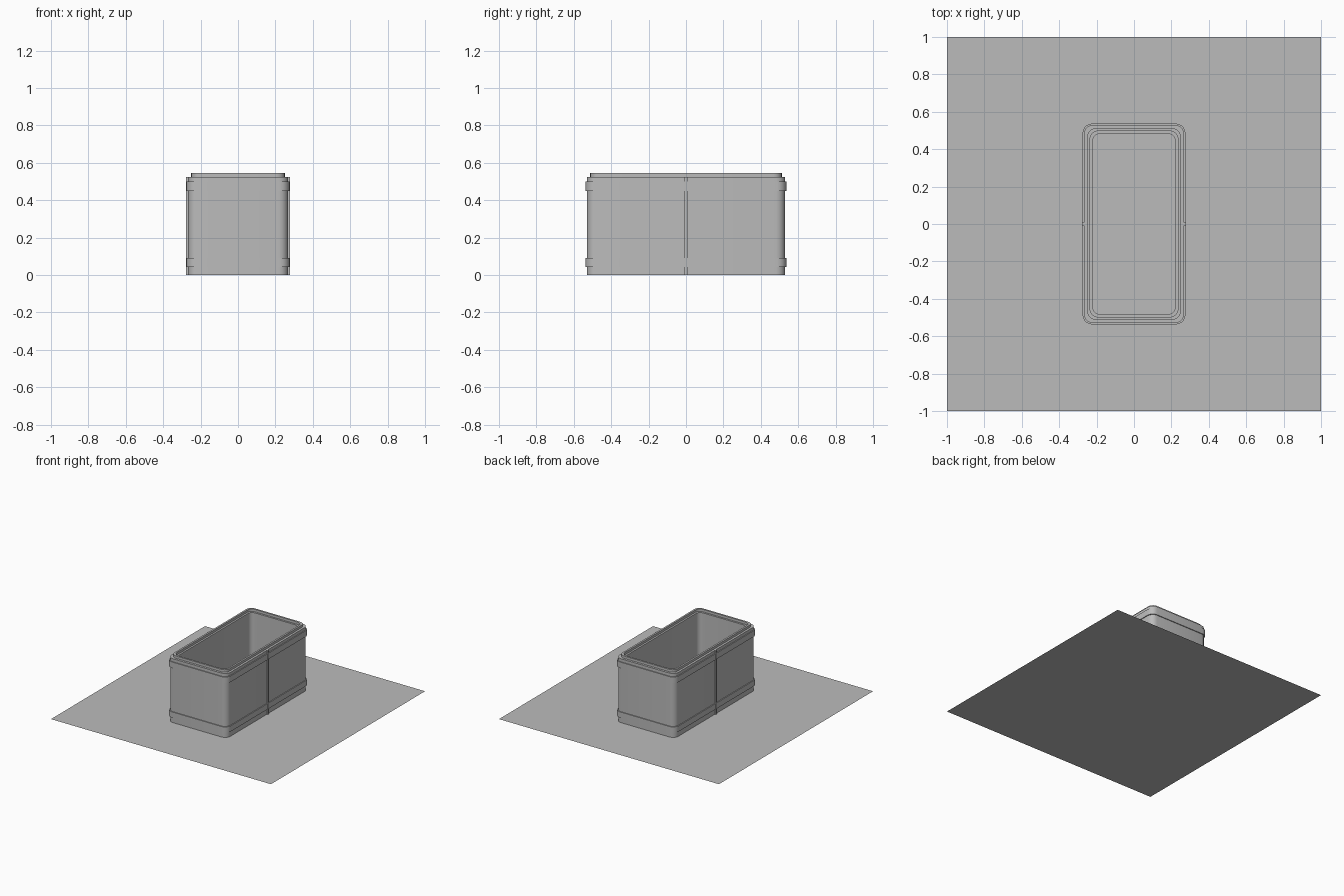
import bpy, bmesh, math

if "Cube" in bpy.data.objects:
    bpy.data.objects.remove(bpy.data.objects["Cube"])

grey = bpy.data.materials.new("concrete grey")
grey.diffuse_color = (0.5, 0.5, 0.5, 1)
grey.use_nodes = True
grey.node_tree.nodes["Principled BSDF"].inputs["Base Color"].default_value = grey.diffuse_color

DY = 0.262   # extra half length of the tub along y
SEG = 5      # segments per rounded corner


def outline(hx, r):
    """Rounded rectangle with half width hx and corner radius r."""
    hy = hx + DY
    pts = []
    for k, (sx, sy) in enumerate([(1, 1), (-1, 1), (-1, -1), (1, -1)]):
        for i in range(SEG + 1):
            a = math.pi / 2 * (k + i / SEG)
            pts.append((sx * (hx - r) + r * math.cos(a),
                        sy * (hy - r) + r * math.sin(a)))
    return pts


def finish(name, bm):
    me = bpy.data.meshes.new(name)
    bm.to_mesh(me)
    bm.free()
    ob = bpy.data.objects.new(name, me)
    bpy.context.collection.objects.link(ob)
    me.materials.append(grey)
    bpy.ops.object.select_all(action='DESELECT')
    ob.select_set(True)
    bpy.context.view_layer.objects.active = ob
    bpy.ops.object.shade_smooth_by_angle(angle=math.radians(30))
    return ob


def sweep(name, profile, closed=False):
    """Sweep a (half width, height) profile around the rounded outline."""
    bm = bmesh.new()
    rings = []
    for hx, z in profile:
        r = 0.05 - 0.25 * (0.268 - hx)
        rings.append([bm.verts.new((x, y, z)) for x, y in outline(hx, r)])
    pairs = list(zip(rings, rings[1:]))
    if closed:
        pairs.append((rings[-1], rings[0]))
    for a, b in pairs:
        n = len(a)
        for i in range(n):
            j = (i + 1) % n
            bm.faces.new((a[i], a[j], b[j], b[i]))
    return finish(name, bm)


def box(name, x, y, z0, z1, sx, sy):
    bm = bmesh.new()
    bmesh.ops.create_cube(bm, size=1)
    for v in bm.verts:
        v.co = (x + v.co.x * sx, y + v.co.y * sy,
                (z0 + z1) / 2 + v.co.z * (z1 - z0))
    return finish(name, bm)


# Ground slab, a single flat sheet
bm = bmesh.new()
bmesh.ops.create_grid(bm, x_segments=1, y_segments=1, size=1)
finish("ground_sheet", bm)

# Open tub: outer wall, stepped rim, inner wall
sweep("tub_wall", [(0.268, 0), (0.268, 0.525), (0.25, 0.525), (0.25, 0.545),
                   (0.235, 0.545), (0.235, 0.525), (0.22, 0.525), (0.22, 0)])

# Raised bands around the tub
for name, z0, z1 in (("lower_band", 0.043, 0.09), ("upper_band", 0.45, 0.5)):
    sweep(name, [(0.262, z0), (0.275, z0), (0.275, z1), (0.262, z1)], True)

# Narrow vertical seam strips in the middle of the long sides
for name, s in (("left_seam", -1), ("right_seam", 1)):
    box(name, s * 0.271, 0, 0, 0.525, 0.012, 0.014)
